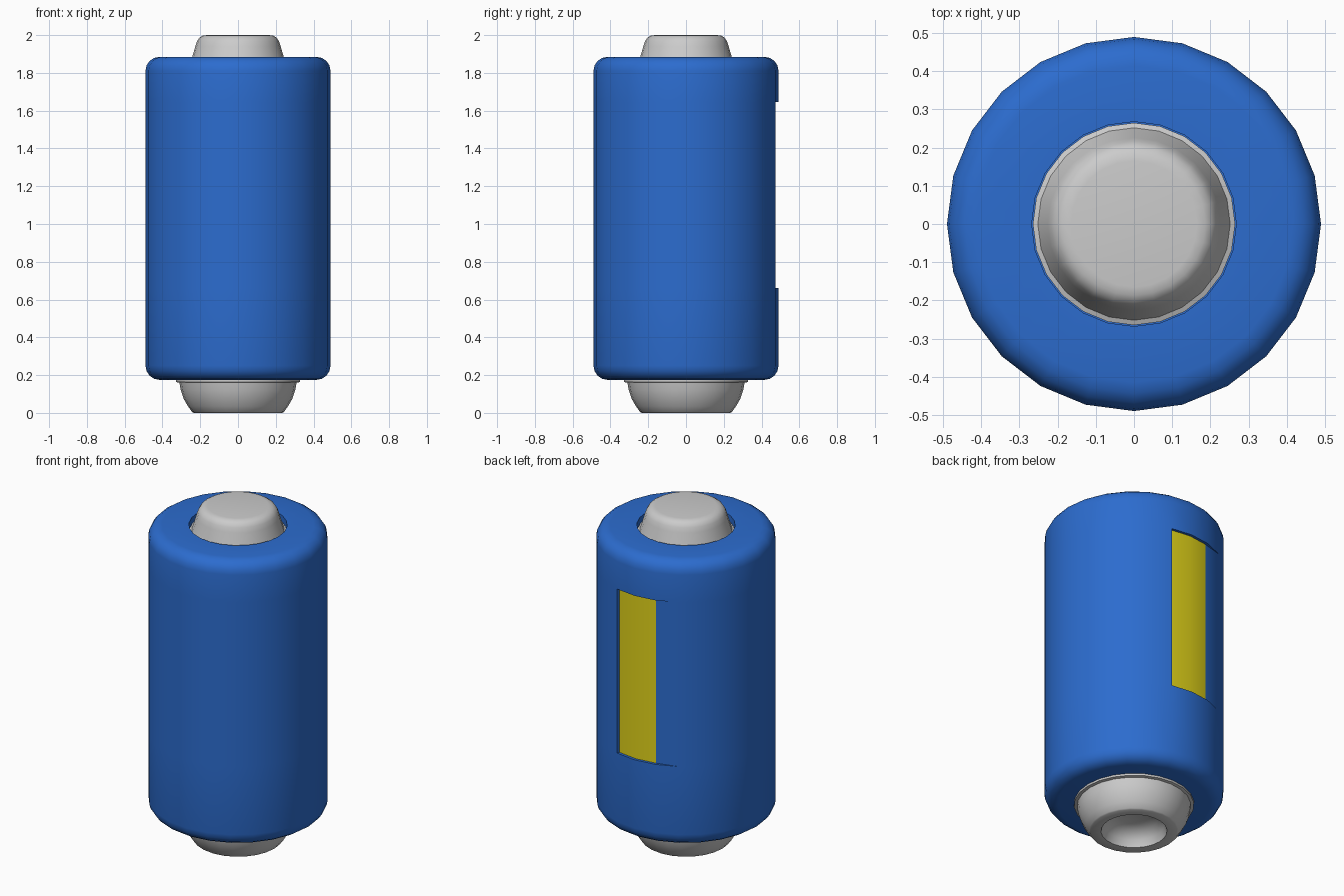
import bpy, bmesh
from math import sin, cos, pi, radians

if "Cube" in bpy.data.objects:
    bpy.data.objects.remove(bpy.data.objects["Cube"])

SIDES = 24


def material(name, rgb):
    m = bpy.data.materials.new(name)
    m.diffuse_color = (*rgb, 1)
    m.use_nodes = True
    m.node_tree.nodes["Principled BSDF"].inputs["Base Color"].default_value = m.diffuse_color
    return m


def point(r, k, z):
    a = 2 * pi * k / SIDES
    return (r * cos(a), r * sin(a), z)


def lathe(bm, profile):
    """Spin (radius, z) points around z; returns the rings of vertices."""
    rings = []
    for r, z in profile:
        n = 1 if r == 0 else SIDES
        rings.append([bm.verts.new(point(r, k, z)) for k in range(n)])
    for a, b in zip(rings, rings[1:]):
        for k in range(SIDES):
            j = (k + 1) % SIDES
            if len(a) == 1:
                bm.faces.new((a[0], b[k], b[j]))
            elif len(b) == 1:
                bm.faces.new((a[k], b[0], a[j]))
            else:
                bm.faces.new((a[k], b[k], b[j], a[j]))
    return rings


def finish(bm, name, mats=()):
    bmesh.ops.recalc_face_normals(bm, faces=bm.faces)
    me = bpy.data.meshes.new(name)
    bm.to_mesh(me)
    bm.free()
    for m in mats:
        me.materials.append(m)
    me.shade_smooth()
    me.set_sharp_from_angle(angle=radians(35))
    ob = bpy.data.objects.new(name, me)
    bpy.context.collection.objects.link(ob)
    return ob


def arc(cr, cz, rad, a0, a1, n=4):
    return [(cr + rad * cos(radians(a0 + (a1 - a0) * i / n)),
             cz + rad * sin(radians(a0 + (a1 - a0) * i / n))) for i in range(n + 1)]


# Rounded casing with a socket in the top
R, FLOOR_R, Z0, Z1 = 0.49, 0.474, 0.66, 1.645
profile = [(0, 1.82), (0.268, 1.82), (0.268, 1.885)]
profile += arc(R - 0.075, 1.885 - 0.075, 0.075, 90, 0)
upper = len(profile)
profile += [(R, Z1), (R, Z0)]
profile += arc(R - 0.075, 0.175 + 0.075, 0.075, 0, -90)
profile += [(0, 0.175)]
bm = bmesh.new()
rings = lathe(bm, profile)
top, bot = rings[upper], rings[upper + 1]

# Shallow window on the back: two sunken yellow faces and one sloped side
for k in (5, 6, 7):
    bm.faces.remove(bm.faces.get((top[k], bot[k], bot[k + 1], top[k + 1])))
    bm.edges.remove(bm.edges.get((top[k], bot[k])))if k > 5 else None
sunk = []
for z in (Z1, Z0):
    sunk.append([bm.verts.new(point(FLOOR_R, k, z)) for k in (5, 6, 7)])
for i in (0, 1):
    f = bm.faces.new((sunk[0][i], sunk[1][i], sunk[1][i + 1], sunk[0][i + 1]))
    f.material_index = 1
bm.faces.new((sunk[0][2], sunk[1][2], bot[8], top[8]))
bm.faces.new((top[5], bot[5], sunk[1][0], sunk[0][0]))
for outer, inner in ((top, sunk[0]), (bot, sunk[1])):
    for i in (0, 1):
        bm.faces.new((outer[5 + i], outer[6 + i], inner[i + 1], inner[i]))
    bm.faces.new((outer[7], outer[8], inner[2]))
finish(bm, "casing", (material("blue", (0.025, 0.15, 0.62)),
                      material("yellow", (0.75, 0.65, 0.01))))

# Top terminal
bm = bmesh.new()
lathe(bm, [(0, 1.82), (0.265, 1.82), (0.265, 1.85), (0.252, 1.855), (0.242, 1.885),
           (0.226, 1.94), (0.217, 1.968), (0.205, 1.986), (0.187, 1.997),
           (0.165, 2.0), (0, 2.0)])
finish(bm, "top_terminal")

# Bottom terminal with a collar and a hollow underside
bm = bmesh.new()
lathe(bm, [(0, 0.19), (0.327, 0.19), (0.327, 0.163), (0.31, 0.16), (0.303, 0.12),
           (0.288, 0.075), (0.265, 0.035), (0.243, 0.005), (0.235, 0),
           (0.18, 0), (0.165, 0.04), (0.13, 0.075), (0.08, 0.09), (0, 0.095)])
finish(bm, "bottom_terminal")
